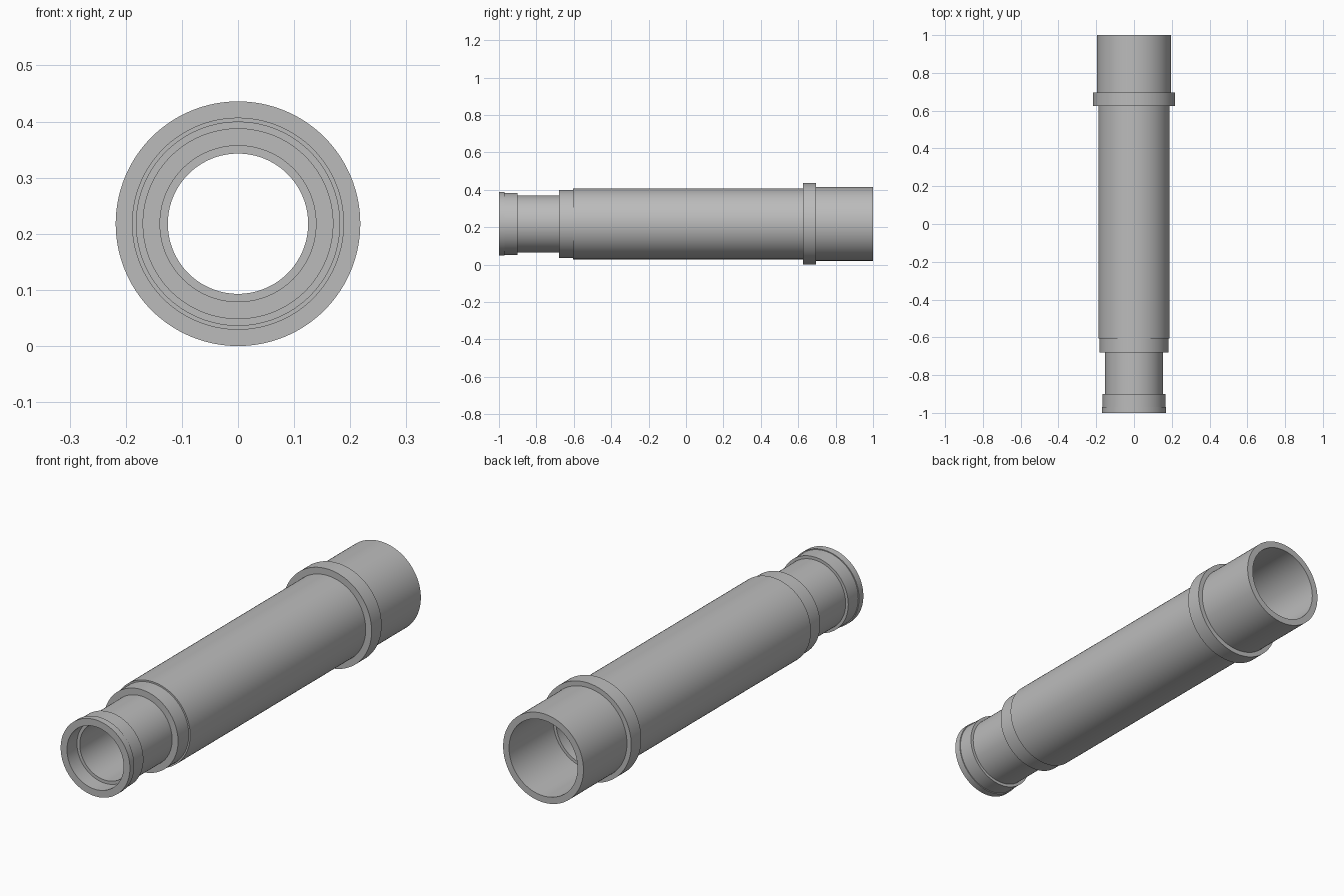
import bpy, math

cube = bpy.data.objects.get("Cube")
if cube:
    bpy.data.objects.remove(cube)

SEGMENTS = 128
AXIS_Z = 0.218

grey = bpy.data.materials.new("plain grey")
grey.use_nodes = True
colour = (0.5, 0.5, 0.5, 1)
grey.diffuse_color = colour
grey.node_tree.nodes["Principled BSDF"].inputs["Base Color"].default_value = colour


def lathe(name, profile):
    """Spin a closed (y, radius) profile around the long axis."""
    count = len(profile)
    verts, faces = [], []
    for s in range(SEGMENTS):
        a = math.tau * s / SEGMENTS
        verts += [(r * math.cos(a), y, r * math.sin(a)) for y, r in profile]
    for s in range(SEGMENTS):
        t = (s + 1) % SEGMENTS
        for i in range(count):
            j = (i + 1) % count
            faces.append((s * count + i, s * count + j, t * count + j, t * count + i))
    mesh = bpy.data.meshes.new(name)
    mesh.from_pydata(verts, [], faces)
    mesh.materials.append(grey)
    obj = bpy.data.objects.new(name, mesh)
    bpy.context.collection.objects.link(obj)
    obj.location.z = AXIS_Z
    bpy.context.view_layer.objects.active = obj
    obj.select_set(True)
    bpy.ops.object.shade_smooth_by_angle(angle=math.radians(30))
    obj.select_set(False)
    return obj


# Stepped outside, from the front lip to the rear sleeve
outside = [
    (-1, 0.17), (-0.97, 0.17), (-0.97, 0.166), (-0.9, 0.166),
    (-0.9, 0.153), (-0.68, 0.153), (-0.68, 0.182), (-0.605, 0.182),
    (-0.605, 0.189), (0.625, 0.189), (0.625, 0.218), (0.695, 0.218),
    (0.695, 0.197), (1, 0.197),
]
# Stepped bore, from the rear mouth back to the front mouth
bore = [
    (1, 0.168), (0.69, 0.168), (0.69, 0.155), (-0.64, 0.155),
    (-0.64, 0.125), (-0.93, 0.125), (-0.93, 0.139), (-1, 0.139),
]
lathe("stepped_tube", outside + bore)
